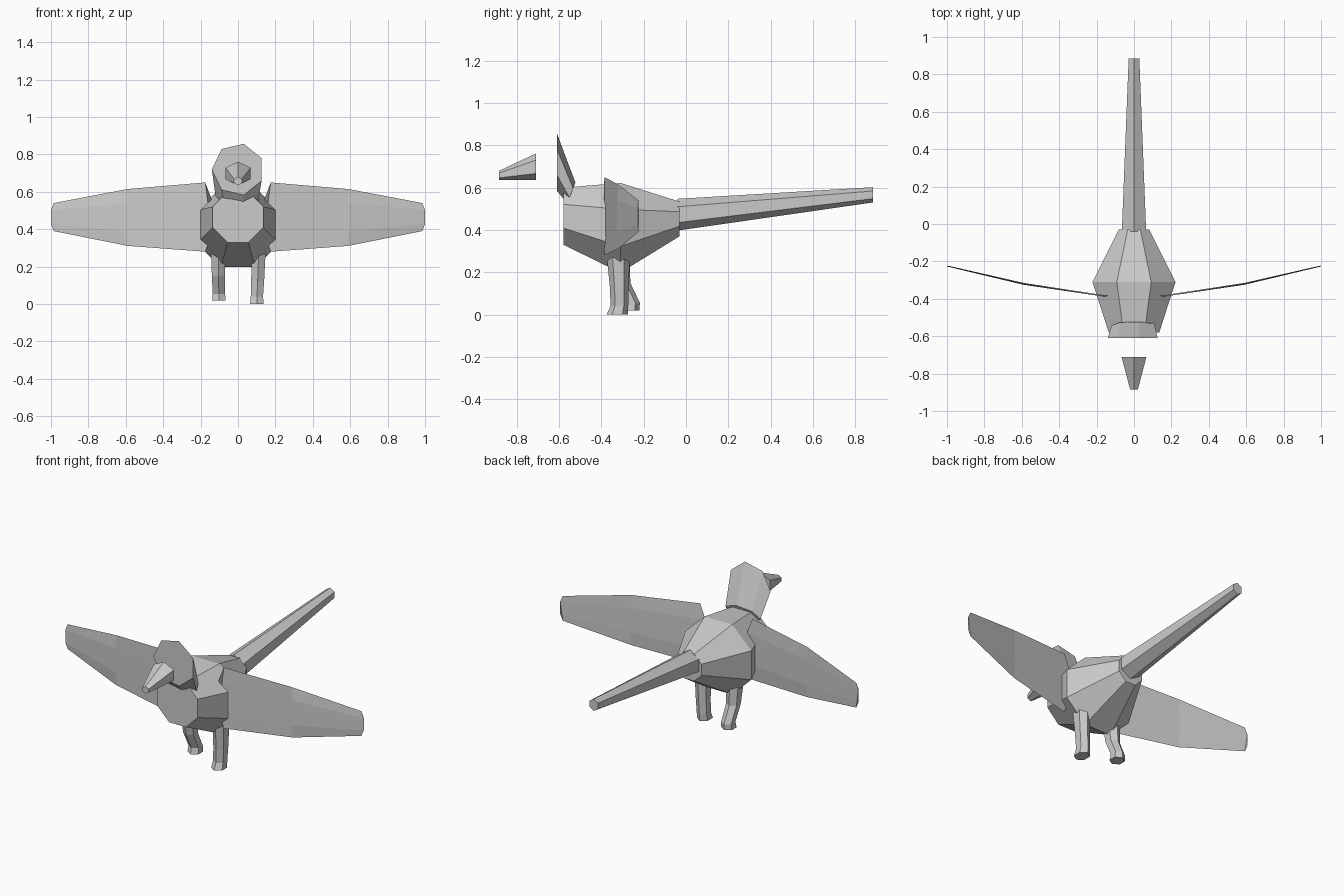
import bpy
from math import sin, cos, pi, radians

if "Cube" in bpy.data.objects:
    bpy.data.objects.remove(bpy.data.objects["Cube"])

grey = bpy.data.materials.new("plain grey")
grey.use_nodes = True
COLOUR = (0.6, 0.6, 0.6, 1)
grey.diffuse_color = COLOUR
grey.node_tree.nodes["Principled BSDF"].inputs["Base Color"].default_value = COLOUR


def loft(name, rings):
    """Flat-shaded skin through rings of equal length, capped at both ends."""
    n = len(rings[0])
    verts = [p for ring in rings for p in ring]
    faces = [tuple(range(n))[::-1], tuple(range(len(verts) - n, len(verts)))]
    for r in range(len(rings) - 1):
        for i in range(n):
            a, b = r * n + i, r * n + (i + 1) % n
            faces.append((a, b, b + n, a + n))
    mesh = bpy.data.meshes.new(name)
    mesh.from_pydata(verts, [], faces)
    mesh.materials.append(grey)
    obj = bpy.data.objects.new(name, mesh)
    bpy.context.collection.objects.link(obj)
    # Consistent outward normals
    bpy.context.view_layer.objects.active = obj
    bpy.ops.object.mode_set(mode='EDIT')
    bpy.ops.mesh.select_all(action='SELECT')
    bpy.ops.mesh.normals_make_consistent(inside=False)
    bpy.ops.object.mode_set(mode='OBJECT')
    return obj


def upright(n, y, z, rx, rz, start=90, lean=0):
    """Polygon facing along y; lean shifts its upper points in y."""
    angles = [radians(start) + 2 * pi * i / n for i in range(n)]
    return [(rx * cos(a), y + lean * sin(a), z + rz * sin(a)) for a in angles]


def level(x, y, z, rx, ry):
    """Horizontal hexagon with a corner to the front."""
    angles = [pi / 2 + pi * i / 3 for i in range(6)]
    return [(x + rx * cos(a), y + ry * sin(a), z) for a in angles]


# Body: octagonal barrel, flat sides up
k = 1 / cos(pi / 8)
loft("body", [upright(8, y, z, r * k, h * k, 22.5) for y, z, r, h in
              ((-0.58, 0.465, 0.135, 0.135), (-0.31, 0.41, 0.222, 0.212),
               (-0.03, 0.452, 0.082, 0.082))])

# Tail: long tapering hexagonal rod
loft("tail", [upright(6, -0.04, 0.472, 0.075, 0.075),
              upright(6, 0.885, 0.566, 0.033, 0.036)])

# Head: seven-sided funnel leaning forward from the neck
loft("head", [upright(7, -0.61, 0.72, 0.14, 0.14, 180),
              upright(7, -0.542, 0.575, 0.12, 0.05, 180, 0.02)])

# Beak: hexagonal taper floating ahead of the head
loft("beak", [upright(6, -0.71, 0.698, 0.077, 0.063),
              upright(6, -0.885, 0.657, 0.024, 0.022)])


# Wings: thin blades swept backward; x is set back at the blade's edges
def blade(side, x, y, z, half, edge, thick):
    ring = []
    for f, t, e in ((1, 0, 1), (0.5, -1, 0), (-0.5, -1, 0),
                    (-1, 0, 1), (-0.5, 1, 0), (0.5, 1, 0)):
        ring.append((side * (x + e * edge), y + t * thick, z + f * half))
    return ring


for label, side in (("left", 1), ("right", -1)):
    loft(label + "_wing", [blade(side, 0.14, -0.386, 0.465, 0.185, 0.035, 0.002),
                           blade(side, 0.59, -0.32, 0.463, 0.152, 0, 0.005),
                           blade(side, 1.0, -0.225, 0.465, 0.075, -0.015, 0.002)])

# Legs: the left stands straight, the right is bent backward
loft("left_leg", [level(0.11, -0.32, 0.27, 0.043, 0.054),
                  level(0.105, -0.315, 0.12, 0.04, 0.044),
                  level(0.101, -0.315, 0.04, 0.038, 0.042),
                  level(0.101, -0.325, 0, 0.042, 0.05)])
loft("right_leg", [level(-0.105, -0.32, 0.27, 0.045, 0.054),
                   level(-0.105, -0.305, 0.15, 0.04, 0.042),
                   level(-0.102, -0.26, 0.055, 0.038, 0.042),
                   level(-0.102, -0.265, 0.02, 0.042, 0.045)])
